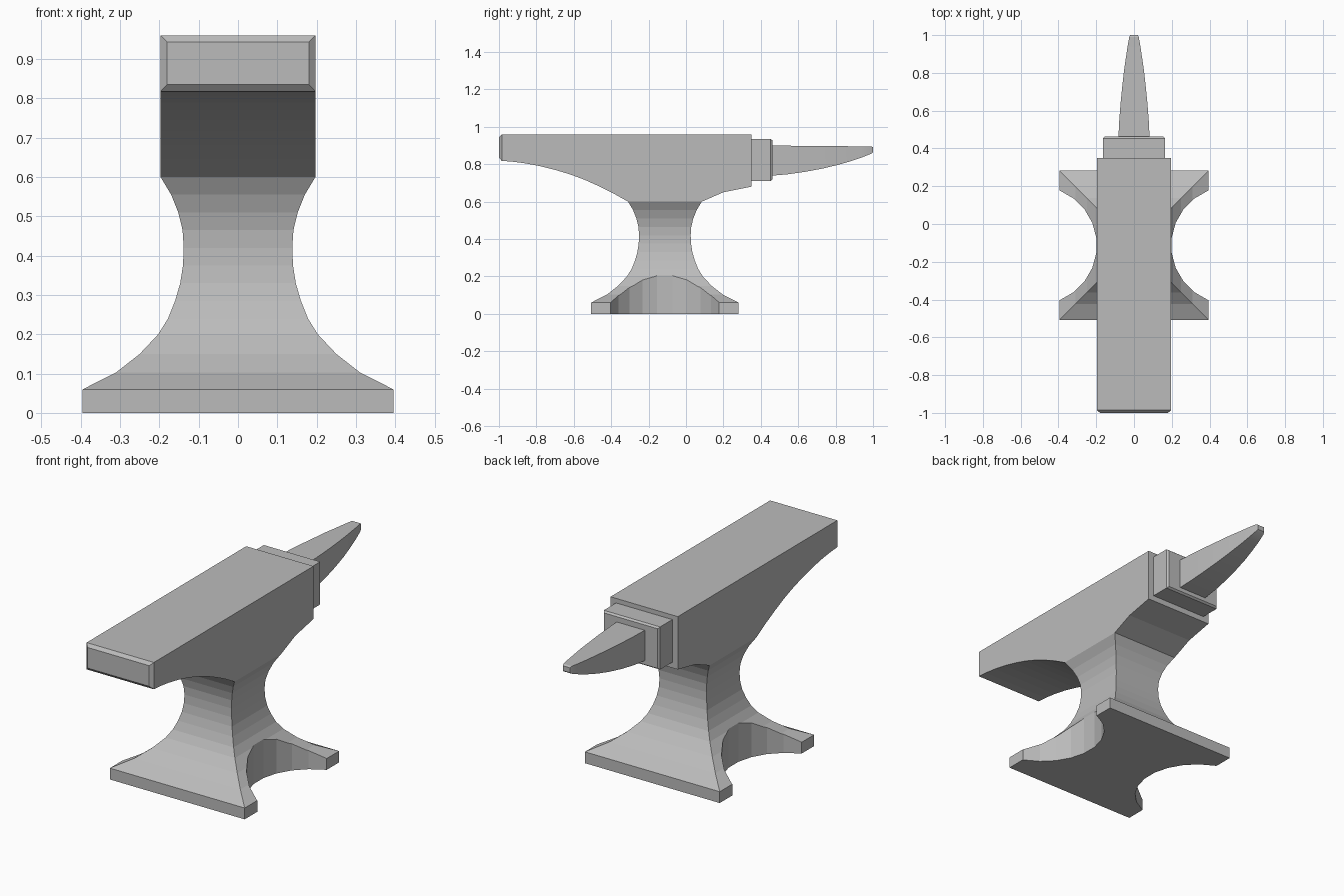
import bpy
import bmesh
from math import radians
from mathutils import Vector

cube = bpy.data.objects.get("Cube")
if cube:
    bpy.data.objects.remove(cube, do_unlink=True)

steel = bpy.data.materials.new("grey steel")
steel.use_nodes = True
GREY = (0.5, 0.5, 0.5, 1)
steel.diffuse_color = GREY
steel.node_tree.nodes["Principled BSDF"].inputs["Base Color"].default_value = GREY

WAIST_Y = -0.113
HALF = 0.197


def loft(name, rings):
    """Join a row of four-cornered rings into a closed solid."""
    bm = bmesh.new()
    rows = [[bm.verts.new(p) for p in ring] for ring in rings]
    for a, b in zip(rows, rows[1:]):
        for i in range(4):
            j = (i + 1) % 4
            bm.faces.new((a[i], a[j], b[j], b[i]))
    bm.faces.new(rows[0])
    bm.faces.new(rows[-1])
    bmesh.ops.recalc_face_normals(bm, faces=bm.faces)
    mesh = bpy.data.meshes.new(name)
    bm.to_mesh(mesh)
    bm.free()
    mesh.materials.append(steel)
    obj = bpy.data.objects.new(name, mesh)
    bpy.context.collection.objects.link(obj)
    return obj


def upright(y, half, low, high):
    """Rectangle standing across the length of the anvil."""
    return [(-half, y, low), (half, y, low), (half, y, high), (-half, y, high)]


def level(z, half):
    """Square lying flat around the waist axis."""
    return [(sx * half, WAIST_Y + sy * half, z)
            for sx, sy in ((-1, -1), (1, -1), (1, 1), (-1, 1))]


# Body: constant width and flat top, with a curved underside
underside = [(-0.985, 0.818), (-0.93, 0.814), (-0.86, 0.805), (-0.78, 0.79),
             (-0.7, 0.77), (-0.62, 0.746), (-0.54, 0.716), (-0.46, 0.68),
             (-0.39, 0.645), (-0.31, 0.6), (0.084, 0.6), (0.2, 0.65),
             (0.35, 0.68)]
body = [upright(-1, 0.18, 0.835, 0.944)]
body += [upright(y, HALF, z, 0.96) for y, z in underside]
loft("body", body)

# Waist flaring into a square foot
flare = [(0, 0.395), (0.06, 0.395), (0.103, 0.31), (0.15, 0.25),
         (0.2, 0.203), (0.24, 0.178), (0.285, 0.16), (0.33, 0.147),
         (0.375, 0.14), (0.42, 0.138), (0.465, 0.141), (0.51, 0.152),
         (0.555, 0.17), (0.6, HALF)]
waist = loft("waist_and_foot", [level(z, half) for z, half in flare])

# Round bites out of both sides of the foot
for side in (-1, 1):
    bpy.ops.mesh.primitive_cylinder_add(
        vertices=24, radius=0.312, depth=0.6,
        location=(side * 0.509, WAIST_Y, 0.2), rotation=(0, 0, radians(7.5)))
    cutter = bpy.context.object
    cutter.name = "bite_cutter"
    cutter.hide_render = True
    cutter.data.materials.append(steel)
    bite = waist.modifiers.new("bite", "BOOLEAN")
    bite.operation = "DIFFERENCE"
    bite.solver = "EXACT"
    bite.object = cutter
    bpy.context.view_layer.objects.active = waist
    bpy.ops.object.modifier_apply(modifier=bite.name)
    bpy.data.objects.remove(cutter, do_unlink=True)

# Step block behind the body, with a chamfered rear edge
loft("step_block", [upright(0.34, 0.165, 0.71, 0.936),
                    upright(0.452, 0.165, 0.71, 0.936),
                    upright(0.462, 0.157, 0.718, 0.928)])

# Tapered horn with a small blunt tip
taper = [(0.45, 0.083, 0.738, 0.9), (0.55, 0.078, 0.747, 0.899),
         (0.64, 0.071, 0.76, 0.898), (0.73, 0.062, 0.777, 0.897),
         (0.81, 0.053, 0.796, 0.897), (0.88, 0.043, 0.816, 0.896),
         (0.94, 0.034, 0.836, 0.896), (0.99, 0.025, 0.856, 0.896),
         (1, 0.02, 0.864, 0.89)]
horn = loft("horn", [upright(*ring) for ring in taper])
for obj in bpy.context.selected_objects:
    obj.select_set(False)
horn.select_set(True)
bpy.context.view_layer.objects.active = horn
bpy.ops.object.shade_smooth_by_angle(angle=radians(25))
